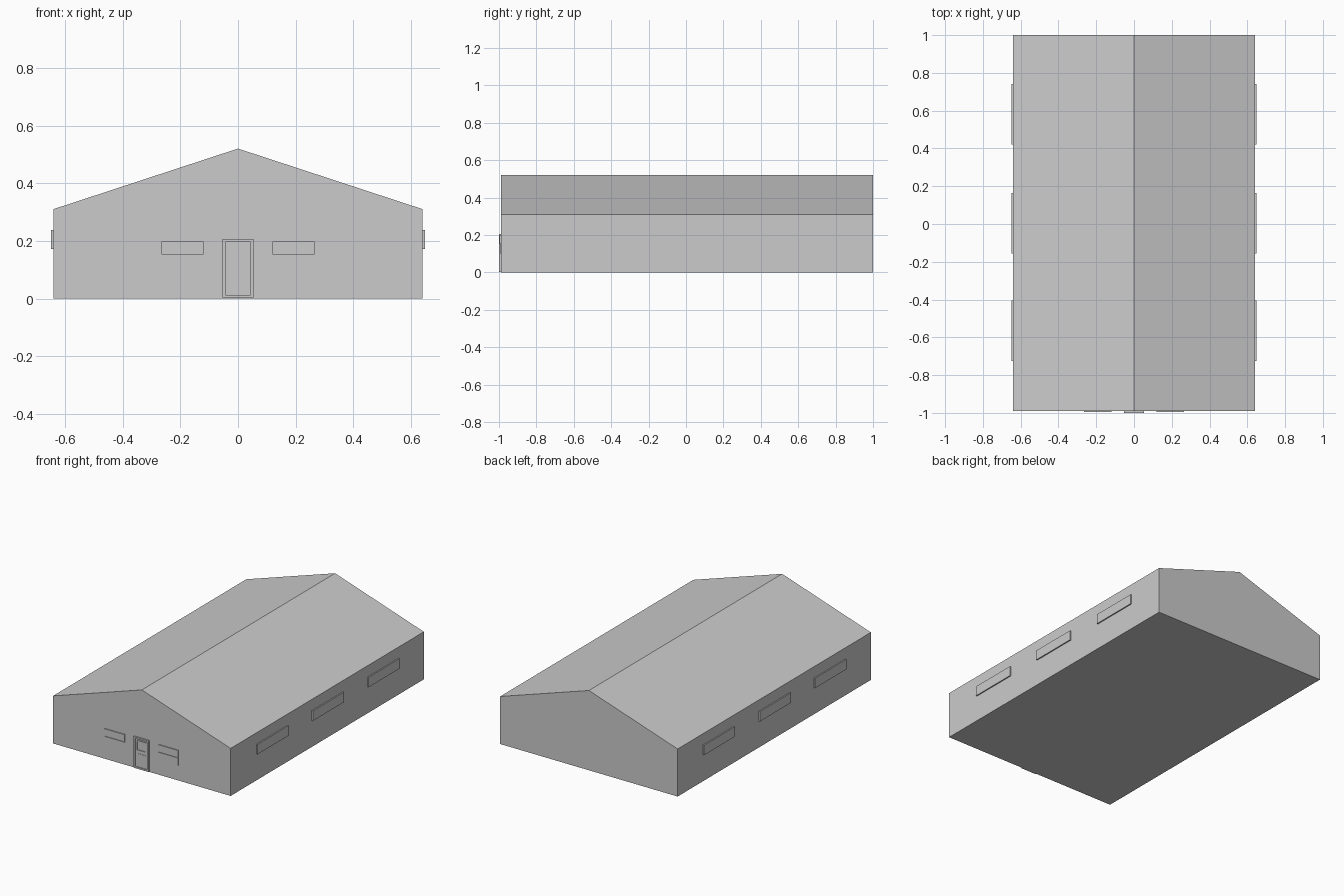
import bpy, bmesh

cube = bpy.data.objects.get("Cube")
if cube:
    bpy.data.objects.remove(cube, do_unlink=True)

grey = bpy.data.materials.new("light grey")
grey.use_nodes = True
grey.diffuse_color = (0.6, 0.6, 0.6, 1)
grey.node_tree.nodes["Principled BSDF"].inputs["Base Color"].default_value = (0.6, 0.6, 0.6, 1)

HALF_WIDTH, EAVE, RIDGE = 0.64, 0.31, 0.52
FRONT, BACK = -0.99, 1.0


def finish(name, bm):
    bmesh.ops.recalc_face_normals(bm, faces=bm.faces)
    mesh = bpy.data.meshes.new(name)
    bm.to_mesh(mesh)
    bm.free()
    mesh.materials.append(grey)
    obj = bpy.data.objects.new(name, mesh)
    bpy.context.collection.objects.link(obj)
    return obj


def box(name, x, y, z):
    """Box from (low, high) pairs along each axis."""
    bm = bmesh.new()
    bmesh.ops.create_cube(bm, size=1)
    for v in bm.verts:
        for axis, (low, high) in enumerate((x, y, z)):
            v.co[axis] = high if v.co[axis] > 0 else low
    return finish(name, bm)


def frame(name, x, z, bar, y):
    """Rectangular surround made as one ring of four mitred bars."""
    bm = bmesh.new()
    outer = [(x[i], z[j]) for i, j in ((0, 0), (1, 0), (1, 1), (0, 1))]
    inner = [(x[i] + bar * (1 - 2 * i), z[j] + bar * (1 - 2 * j))
             for i, j in ((0, 0), (1, 0), (1, 1), (0, 1))]
    a = [bm.verts.new((px, y[1], pz)) for px, pz in outer]
    b = [bm.verts.new((px, y[1], pz)) for px, pz in inner]
    ring = [bm.faces.new((a[k], a[(k + 1) % 4], b[(k + 1) % 4], b[k])) for k in range(4)]
    new = bmesh.ops.extrude_face_region(bm, geom=ring)["geom"]
    for v in new:
        if isinstance(v, bmesh.types.BMVert):
            v.co.y = y[0]
    return finish(name, bm)


# Main hall: gable profile drawn front to back
bm = bmesh.new()
profile = [(-HALF_WIDTH, 0), (HALF_WIDTH, 0), (HALF_WIDTH, EAVE), (0, RIDGE), (-HALF_WIDTH, EAVE)]
gable = bm.faces.new([bm.verts.new((x, FRONT, z)) for x, z in profile])
new = bmesh.ops.extrude_face_region(bm, geom=[gable])["geom"]
for v in new:
    if isinstance(v, bmesh.types.BMVert):
        v.co.y = BACK
finish("hall", bm)

# Long side windows, three on each wall
for side, sign in (("left", 1), ("right", -1)):
    for place, y in (("front", -0.565), ("middle", 0.005), ("back", 0.58)):
        x = sorted((sign * 0.63, sign * 0.648))
        box(f"{side}_{place}_window", x, (y - 0.16, y + 0.16), (0.172, 0.237))

# Front windows, upper and lower sash each
for side, sign in (("left", 1), ("right", -1)):
    x = sorted((sign * 0.12, sign * 0.265))
    box(f"front_{side}_lower_sash", x, (FRONT - 0.004, FRONT + 0.01), (0.1, 0.148))
    box(f"front_{side}_upper_sash", x, (FRONT - 0.006, FRONT + 0.01), (0.152, 0.198))

# Door with surround, glazed upper light and lower panel
frame("door_surround", (-0.054, 0.054), (0.003, 0.206), 0.01, (-1.0, FRONT + 0.002))
box("door_leaf", (-0.044, 0.044), (FRONT - 0.003, FRONT + 0.01), (0.008, 0.196))
frame("door_window_frame", (-0.037, 0.037), (0.117, 0.186), 0.008, (FRONT - 0.007, FRONT - 0.002))
box("door_lower_panel", (-0.03, 0.03), (FRONT - 0.005, FRONT), (0.02, 0.1))
